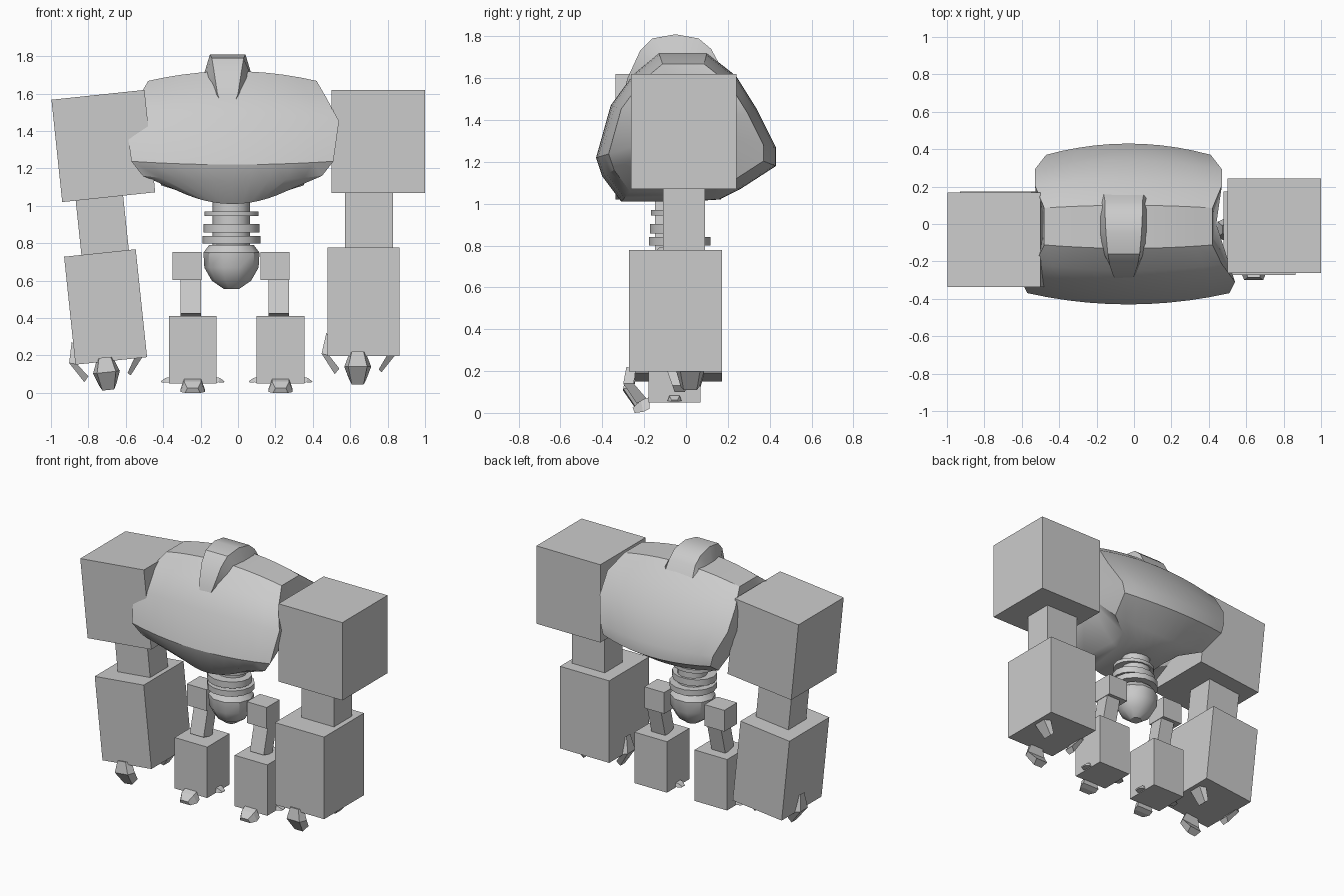
import bpy, bmesh, math
from mathutils import Matrix, Vector

cube = bpy.data.objects.get("Cube")
if cube:
    bpy.data.objects.remove(cube, do_unlink=True)

grey = bpy.data.materials.new("plain grey")
grey.use_nodes = True
grey.diffuse_color = (0.6, 0.6, 0.6, 1)
grey.node_tree.nodes["Principled BSDF"].inputs["Base Color"].default_value = (0.6, 0.6, 0.6, 1)


def finish(name, bm, matrix=None, smooth=None):
    """Turn a bmesh into a named, coloured object."""
    if matrix:
        bm.transform(matrix)
    bmesh.ops.recalc_face_normals(bm, faces=bm.faces)
    mesh = bpy.data.meshes.new(name)
    bm.to_mesh(mesh)
    bm.free()
    mesh.materials.append(grey)
    obj = bpy.data.objects.new(name, mesh)
    bpy.context.collection.objects.link(obj)
    if smooth:
        bpy.ops.object.select_all(action="DESELECT")
        obj.select_set(True)
        bpy.context.view_layer.objects.active = obj
        bpy.ops.object.shade_smooth_by_angle(angle=math.radians(smooth))
    return obj


def loft(name, rings, matrix=None, smooth=None, hubs=None):
    """Skin closed rings; cap the ends flat, or with fans to hub points."""
    bm = bmesh.new()
    loops = [[bm.verts.new(p) for p in ring] for ring in rings]
    n = len(loops[0])
    for a, b in zip(loops, loops[1:]):
        for i in range(n):
            j = (i + 1) % n
            bm.faces.new((a[i], a[j], b[j], b[i]))
    for k, loop in enumerate((loops[0], loops[-1])):
        if hubs:
            hub = bm.verts.new(hubs[k])
            for i in range(n):
                bm.faces.new((loop[i], loop[(i + 1) % n], hub))
        else:
            bm.faces.new(loop)
    return finish(name, bm, matrix, smooth)


def box(name, center, size, matrix=None, tilt=0):
    bm = bmesh.new()
    bmesh.ops.create_cube(bm, size=1)
    bm.transform(Matrix.Translation(center) @ Matrix.Rotation(tilt, 4, "X")
                 @ Matrix.Diagonal((*size, 1)))
    return finish(name, bm, matrix)


def claw(name, base, direction, stations, matrix=None):
    """Stations: outer reach, outer z, inner reach, inner z, half width."""
    d = Vector(direction)
    side = Vector((-d.y, d.x, 0))
    origin = Vector(base)
    up = Vector((0, 0, 1))
    rings = []
    for ro, zo, ri, zi, w in stations:
        outer, inner = origin + d * ro + up * zo, origin + d * ri + up * zi
        rings.append([outer - side * w * 0.7, outer + side * w * 0.7,
                      inner + side * w, inner - side * w])
    return loft(name, rings, matrix)


# Torso: side outline (y, z, half width) swept across x
outline = [(-0.13, 1.72, 0.45), (-0.25, 1.62, 0.5), (-0.36, 1.47, 0.57),
           (-0.43, 1.22, 0.54), (-0.4, 1.13, 0.48), (-0.31, 1.01, 0.24),
           (0, 1.01, 0.22), (0.16, 1.02, 0.24), (0.26, 1.07, 0.38),
           (0.43, 1.18, 0.42), (0.43, 1.27, 0.44), (0.34, 1.45, 0.5),
           (0.24, 1.61, 0.5), (0.1, 1.72, 0.45)]
rings = []
for step in range(-5, 6):
    t = step / 5
    shrink = 1 - 0.14 * t * t
    rings.append([(-0.03 + t * w, y * shrink, 1.35 + (z - 1.35) * shrink)
                  for y, z, w in outline])
loft("torso", rings, smooth=32, hubs=[(-0.5, 0, 1.35), (0.44, 0, 1.35)])

# Head crest: ridge (y, z, half width) over a wider base
crest = [(-0.31, 1.47, 0.01, -0.26, 1.47, 0.02), (-0.28, 1.6, 0.055, -0.18, 1.57, 0.09),
         (-0.22, 1.73, 0.075, -0.11, 1.64, 0.13), (-0.16, 1.79, 0.085, -0.06, 1.66, 0.14),
         (-0.05, 1.81, 0.095, -0.02, 1.66, 0.14), (0.06, 1.79, 0.1, 0.03, 1.66, 0.14),
         (0.12, 1.74, 0.1, 0.1, 1.64, 0.145), (0.18, 1.63, 0.11, 0.17, 1.6, 0.155)]
loft("head_crest", [[(-0.055 - w, y, z), (-0.055 + w, y, z),
                     (-0.055 + bw, by, bz), (-0.055 - bw, by, bz)]
                    for y, z, w, by, bz, bw in crest], smooth=30)


def round_part(name, levels, cy, sides=14, smooth=35):
    """Stacked ellipses: z, x radius, y radius."""
    loft(name, [[(-0.035 + rx * math.cos(2 * math.pi * i / sides),
                  cy + ry * math.sin(2 * math.pi * i / sides), z)
                 for i in range(sides)] for z, rx, ry in levels], smooth=smooth)


# Waist: spine, ribs and pelvis
round_part("spine", [(0.72, 0.1, 0.09), (1.06, 0.1, 0.09)], -0.02)
for i, (z, h, rx, ry, cy) in enumerate([(0.957, 0.025, 0.145, 0.125, -0.045),
                                        (0.88, 0.045, 0.15, 0.13, -0.045),
                                        (0.82, 0.04, 0.155, 0.15, -0.03)]):
    round_part(f"rib_{i + 1}", [(z - h / 2, rx, ry), (z + h / 2, rx, ry)], cy)
round_part("pelvis", [(0.555, 0.04, 0.04), (0.6, 0.105, 0.1), (0.67, 0.145, 0.135),
                      (0.75, 0.15, 0.14), (0.79, 0.12, 0.11)], -0.025, 10)

# Arms: the right one is the same arm, leaned inward at the bottom
lean = (Matrix.Translation((-0.72, 0, 1.32)) @ Matrix.Rotation(math.radians(-6), 4, "Y")
        @ Matrix.Translation((-0.75, 0, -1.345)))
for side, m, shift in (("left", Matrix.Identity(4), 0), ("right", lean, -0.075)):
    box(f"{side}_shoulder", (0.75, -0.01 + shift, 1.345), (0.5, 0.505, 0.55), m)
    box(f"{side}_upper_arm", (0.7, -0.01 + shift / 2, 0.92), (0.255, 0.2, 0.34), m)
    box(f"{side}_forearm", (0.672, -0.05, 0.488), (0.385, 0.445, 0.58), m)
    claw(f"{side}_front_finger", (0.64, 0, 0), (0, -1, 0),
         [(0.285, 0.22, 0.24, 0.21, 0.045), (0.3, 0.14, 0.25, 0.14, 0.072),
          (0.235, 0.045, 0.19, 0.07, 0.045)], m)
    claw(f"{side}_thumb", (0.672, -0.03, 0), (-1, 0, 0),
         [(0.2, 0.32, 0.18, 0.3, 0.03), (0.225, 0.21, 0.185, 0.2, 0.06),
          (0.155, 0.1, 0.13, 0.13, 0.035)], m)
    claw(f"{side}_outer_finger", (0.672, 0.02, 0), (1, 0, 0),
         [(0.175, 0.21, 0.13, 0.21, 0.07), (0.095, 0.11, 0.08, 0.125, 0.045)], m)

# Legs
for side, x, shin_x in (("left", 0.2275, 0.2175), ("right", -0.2425, -0.2525)):
    box(f"{side}_thigh", (x - 0.03, 0, 0.678), (0.155, 0.145, 0.15))
    box(f"{side}_shin", (shin_x, -0.025, 0.52), (0.108, 0.1, 0.22), tilt=-0.25)
    box(f"{side}_foot", (x, -0.055, 0.23), (0.255, 0.25, 0.36))
    claw(f"{side}_front_toe", (x, -0.055, 0), (0, -1, 0),
         [(0.12, 0.075, 0.12, 0.02, 0.065), (0.16, 0.06, 0.15, 0.005, 0.065),
          (0.2, 0.025, 0.19, 0, 0.04)])
    for d, word in ((1, "outer"), (-1, "inner")):
        claw(f"{side}_{word}_toe_{'plus' if d > 0 else 'minus'}", (x, -0.055, 0), (d, 0, 0),
             [(0.12, 0.085, 0.12, 0.055, 0.034), (0.145, 0.08, 0.14, 0.057, 0.034),
              (0.17, 0.062, 0.165, 0.055, 0.02)])
